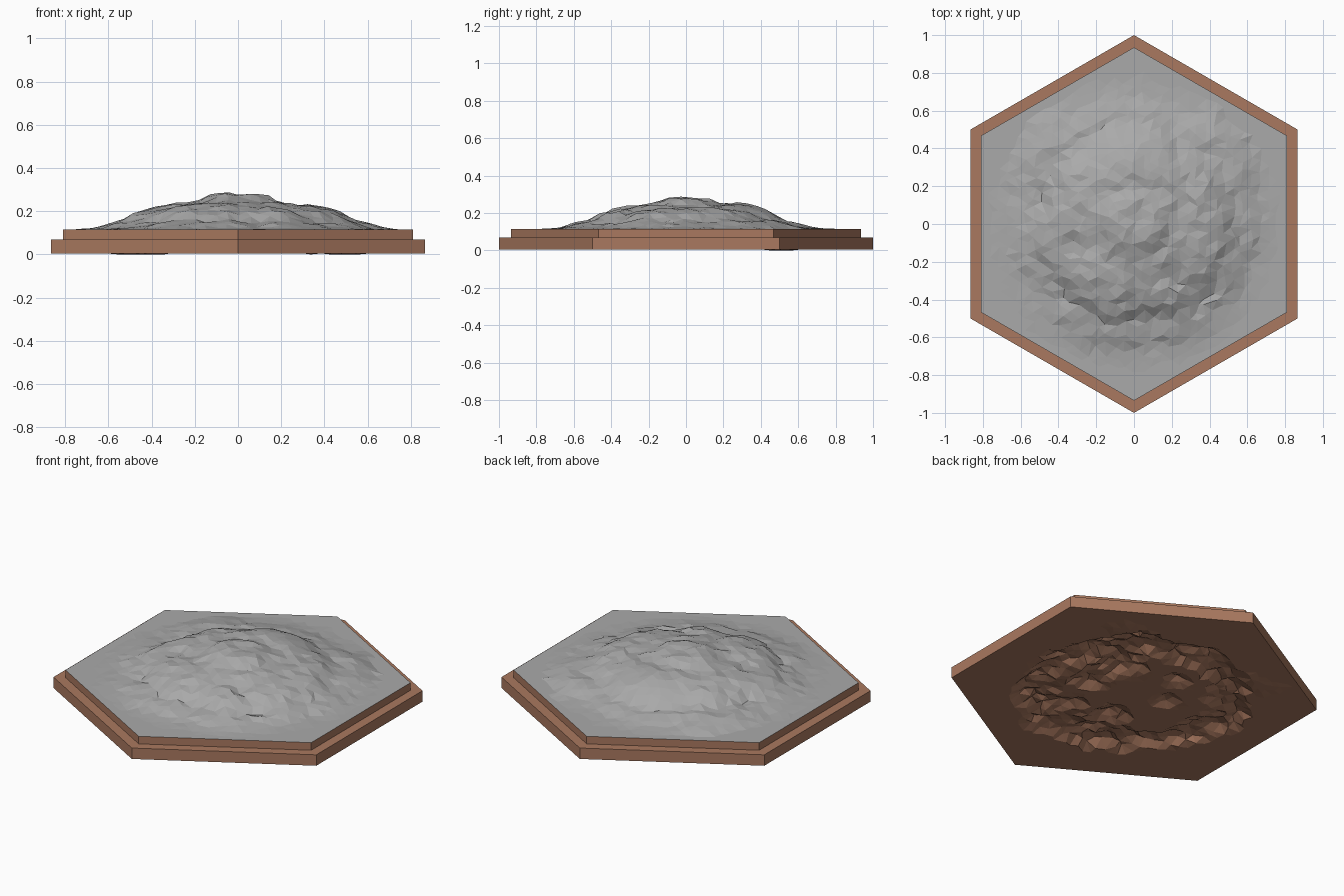
import bpy, bmesh, math, random
from mathutils import Vector, noise

random.seed(4)
old = bpy.data.objects.get("Cube")
if old:
    bpy.data.objects.remove(old)


def material(name, rgb):
    m = bpy.data.materials.new(name)
    m.use_nodes = True
    m.diffuse_color = (*rgb, 1)
    m.node_tree.nodes["Principled BSDF"].inputs["Base Color"].default_value = (*rgb, 1)
    return m


rock = material("grey rock", (0.40, 0.40, 0.40))
earth = material("brown earth", (0.40, 0.19, 0.115))


def finish(bm, name, mat):
    mesh = bpy.data.meshes.new(name)
    bm.to_mesh(mesh)
    bm.free()
    mesh.materials.append(mat)
    ob = bpy.data.objects.new(name, mesh)
    bpy.context.collection.objects.link(ob)


def lerp_profile(points, r):
    for (r0, z0), (r1, z1) in zip(points, points[1:]):
        if r <= r1:
            return z0 + (z1 - z0) * (r - r0) / (r1 - r0)
    return points[-1][1]


def bump(x, y, cx, cy, sx, sy, height):
    return height * math.exp(-((x - cx) / sx) ** 2 - ((y - cy) / sy) ** 2)


def hex_sheet(bm, radius, n, height, up):
    """Triangle lattice filling a pointed hexagon, lifted by a height function."""
    step = radius / n
    a, b = Vector((0, step)), Vector((step * math.cos(math.pi / 6), step / 2))
    span = range(-n, n + 1)
    grid = {}
    for i in span:
        for j in span:
            ring = max(abs(i), abs(j), abs(i + j))
            if ring > n:
                continue
            p = a * i + b * j
            if ring < n:
                p += Vector((random.uniform(-1, 1), random.uniform(-1, 1))) * step * 0.27
            grid[i, j] = bm.verts.new((p.x, p.y, height(p.x, p.y)))
    for i in span:
        for j in span:
            for tri in (((i, j), (i, j + 1), (i + 1, j)),
                        ((i + 1, j), (i, j + 1), (i + 1, j + 1))):
                if all(k in grid for k in tri):
                    f = bm.faces.new([grid[k] for k in tri])
                    f.normal_update()
                    if (f.normal.z > 0) != up:
                        f.normal_flip()


# Terraced hill surface: dome, plateau, steep scarp and low shelf
HILL = [(0, .28), (.13, .274), (.2, .242), (.3, .232), (.39, .215), (.45, .198),
        (.53, .152), (.6, .143), (.67, .121), (.74, .117), (.8, .115)]
# Ridges and gullies: centre, half widths, height
RELIEF = [(0, .33, .18, .14, .022), (0, .18, .2, .05, -.012),
          (-.3, -.12, .1, .08, -.02), (.22, -.27, .1, .06, -.015),
          (.22, .45, .05, .12, -.014), (-.22, .4, .05, .12, -.008)]
for side in (-1, 1):
    RELIEF += [(side * .42, .48, .13, .1, .026), (side * .55, .33, .07, .1, .018)]


def hill_height(x, y):
    r = math.hypot(x, y)
    wobble = noise.noise(Vector((x * 4, y * 4, 1.5))) * 0.04
    z = lerp_profile(HILL, max(0, r + wobble * min(1, r * 3)))
    z += sum(bump(x, y, *item) for item in RELIEF)
    fade = max(0, min(1, (.74 - r) * 5))
    rough = noise.noise(Vector((x * 7, y * 7, 8))) * 0.015 + random.uniform(-.007, .007)
    # the back plateau is smoother
    rough *= 1 - bump(x, y, 0, .42, .3, .2, .7)
    return max(.115, z + rough * fade) if fade else .115


bm = bmesh.new()
hex_sheet(bm, .935, 17, hill_height, True)
finish(bm, "rocky_hill", rock)

# Underside: rough shallow ring trench, some pits and two small feet
PITS = [(.27, .2, .14, .13, .06), (.27, -.04, .08, .08, .045), (-.19, .06, .06, .06, .045),
        (-.05, -.26, .07, .1, .045), (.21, -.31, .08, .07, .045), (-.11, .26, .06, .05, .04)]
TRENCH = [(0, 0), (.4, 0), (.48, .035), (.57, .038), (.64, 0), (.7, 0)]


def underside_height(x, y):
    r = math.hypot(x, y) + noise.noise(Vector((x * 4, y * 4, 3))) * 0.08
    depth = lerp_profile(TRENCH, r) + sum(bump(x, y, *pit) for pit in PITS)
    if depth > .01:
        depth += noise.noise(Vector((x * 9, y * 9, 5))) * 0.02 + random.uniform(-.013, .013)
    else:
        depth = 0
    # feet
    if depth <= 0 and .33 < abs(x) < .57 and .45 < y < .57:
        return 0
    return .005 + min(.08, max(0, depth))


# Stepped hexagonal base
bm = bmesh.new()
hex_sheet(bm, 1, 20, underside_height, False)
rings = []
for radius, z in ((1, .005), (1, .07), (.935, .07), (.935, .115)):
    rings.append([bm.verts.new((radius * math.sin(k * math.pi / 3),
                                radius * math.cos(k * math.pi / 3), z)) for k in range(6)])
for low, high in zip(rings, rings[1:]):
    for k in range(6):
        m = (k + 1) % 6
        bm.faces.new((low[m], low[k], high[k], high[m]))
finish(bm, "hexagonal_base", earth)
